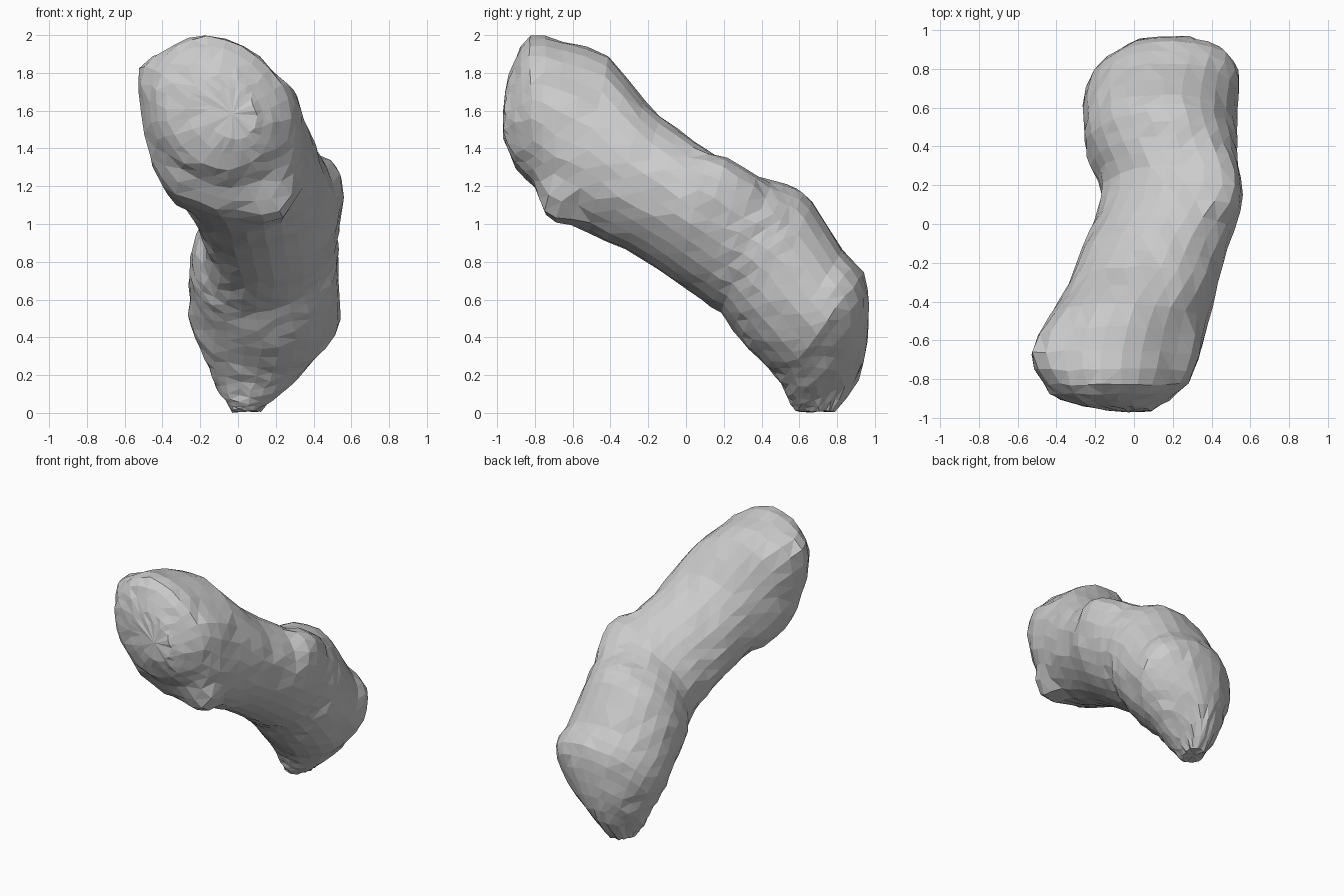
import bpy, bmesh, math, random
from mathutils import Vector

if "Cube" in bpy.data.objects:
    bpy.data.objects.remove(bpy.data.objects["Cube"])

random.seed(4)
SIDES = 26

# Cross-sections: upper y, z | lower y, z | left x, right x | lean (top to right) | taper (wider top)
SECTIONS = [
    (-0.95, 1.72, -0.965, 1.45, -0.16, 0.10, -0.02, 0.0),
    (-0.91, 1.87, -0.90, 1.29, -0.38, 0.18, -0.05, 0.0),
    (-0.83, 1.99, -0.80, 1.19, -0.47, 0.27, -0.06, 0.0),
    (-0.65, 1.97, -0.72, 1.07, -0.51, 0.335, -0.08, 0.0),
    (-0.41, 1.89, -0.60, 1.00, -0.44, 0.38, -0.06, 0.0),
    (-0.22, 1.65, -0.42, 0.91, -0.34, 0.43, -0.01, 0.03),
    (-0.05, 1.51, -0.22, 0.81, -0.27, 0.48, 0.02, 0.06),
    (0.13, 1.38, -0.06, 0.70, -0.20, 0.54, 0.06, 0.07),
    (0.31, 1.28, 0.08, 0.60, -0.17, 0.535, 0.08, 0.06),
    (0.46, 1.23, 0.18, 0.53, -0.22, 0.53, 0.06, 0.04),
    (0.58, 1.19, 0.25, 0.44, -0.25, 0.53, 0.03, 0.02),
    (0.67, 1.12, 0.33, 0.34, -0.25, 0.53, 0.01, 0.03),
    (0.83, 0.87, 0.43, 0.24, -0.26, 0.54, 0.03, 0.08),
    (0.94, 0.74, 0.50, 0.16, -0.23, 0.54, 0.06, 0.15),
    (0.97, 0.57, 0.54, 0.08, -0.17, 0.45, 0.07, 0.18),
    (0.965, 0.38, 0.57, 0.03, -0.12, 0.32, 0.05, 0.12),
    (0.91, 0.18, 0.58, 0.01, -0.06, 0.19, 0.03, 0.0),
    (0.79, 0.01, 0.61, 0.005, -0.03, 0.12, 0.02, 0.0),
]

# Small local bumps: centre, radius, push
BUMPS = [
    ((0.18, -0.70, 1.10), 0.17, (0.05, -0.03, -0.06)),
    ((-0.50, -0.62, 1.80), 0.20, (-0.05, 0.0, 0.05)),
    ((-0.32, -0.55, 1.25), 0.25, (-0.04, 0.0, -0.04)),
    ((0.45, 0.22, 1.22), 0.22, (0.04, 0.0, 0.06)),
    ((0.30, -0.70, 1.65), 0.20, (0.02, 0.0, 0.03)),
]


def blend(a, b, c, d):
    """Smooth midpoint between sections b and c."""
    return tuple((9 * (q + r) - p - s) / 16 for p, q, r, s in zip(a, b, c, d))


def ring_points(s):
    uy, uz, ly, lz, x0, x1, lean, taper = s
    half = (x1 - x0) / 2
    shape = []
    for i in range(SIDES):
        a = 2 * math.pi * (i + 0.5) / SIDES
        c, t = math.cos(a), math.sin(a)
        shape.append((lean * t + half * c * (1 + taper * t), (t + 1) / 2))
    lo = min(p[0] for p in shape)
    hi = max(p[0] for p in shape)
    for x, k in shape:
        yield Vector((x0 + (x - lo) / (hi - lo) * (x1 - x0),
                      ly + (uy - ly) * k, lz + (uz - lz) * k))


def bumped(p):
    q = p.copy()
    for centre, radius, push in BUMPS:
        w = max(0.0, 1 - (p - Vector(centre)).length / radius)
        q += Vector(push) * w * (2 - w)
    return q


# Double the number of sections
sections = []
n = len(SECTIONS)
for i in range(n - 1):
    sections.append(SECTIONS[i])
    sections.append(blend(SECTIONS[max(i - 1, 0)], SECTIONS[i],
                          SECTIONS[i + 1], SECTIONS[min(i + 2, n - 1)]))
sections.append(SECTIONS[-1])

# Lumpy bent body
bm = bmesh.new()
rings = []
for s in sections:
    ring = []
    for p in ring_points(s):
        p = bumped(p) + Vector([random.uniform(-0.007, 0.007) for _ in range(3)])
        p.z = min(max(p.z, 0), 2)
        ring.append(bm.verts.new(p))
    rings.append(ring)
for a, b in zip(rings, rings[1:]):
    for i in range(SIDES):
        j = (i + 1) % SIDES
        bm.faces.new((a[i], a[j], b[j], b[i]))

# Closed ends
for ring, y in ((rings[0], -0.97), (rings[-1], None)):
    mid = sum((v.co for v in ring), Vector()) / SIDES
    if y is not None:
        mid.y = y
    tip = bm.verts.new(mid)
    for i in range(SIDES):
        bm.faces.new((ring[i], ring[(i + 1) % SIDES], tip))

bmesh.ops.triangulate(bm, faces=bm.faces[:])
bmesh.ops.recalc_face_normals(bm, faces=bm.faces[:])
mesh = bpy.data.meshes.new("lumpy_body")
bm.to_mesh(mesh)
bm.free()
body = bpy.data.objects.new("lumpy_body", mesh)
bpy.context.collection.objects.link(body)
